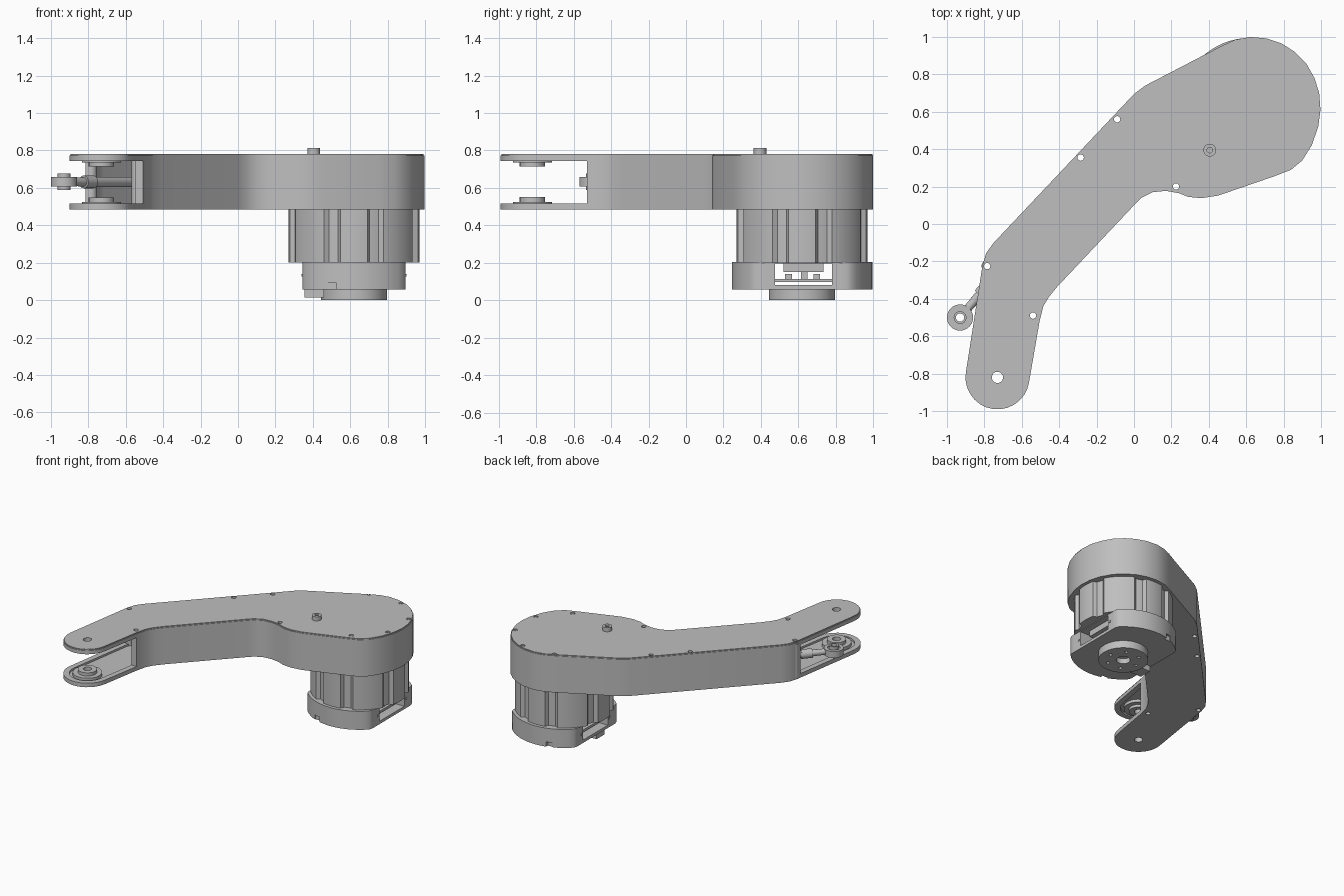
import bpy, bmesh, math
from mathutils import Vector

if "Cube" in bpy.data.objects:
    bpy.data.objects.remove(bpy.data.objects["Cube"])

grey = bpy.data.materials.new("plain grey")
grey.use_nodes = True
grey.diffuse_color = (0.52, 0.52, 0.52, 1)
grey.node_tree.nodes["Principled BSDF"].inputs["Base Color"].default_value = grey.diffuse_color


def prism(name, pts, z0, z1):
    """Extrude a flat counter-clockwise outline from z0 to z1."""
    bm = bmesh.new()
    face = bm.faces.new([bm.verts.new((x, y, z0)) for x, y in pts])
    top = bmesh.ops.extrude_face_region(bm, geom=[face])["geom"]
    bmesh.ops.translate(bm, vec=(0, 0, z1 - z0),
                        verts=[v for v in top if isinstance(v, bmesh.types.BMVert)])
    bmesh.ops.recalc_face_normals(bm, faces=bm.faces)
    mesh = bpy.data.meshes.new(name)
    bm.to_mesh(mesh)
    bm.free()
    mesh.materials.append(grey)
    obj = bpy.data.objects.new(name, mesh)
    bpy.context.collection.objects.link(obj)
    return obj


def ring(x, y, r, n=32):
    return [(x + r * math.cos(math.tau * i / n), y + r * math.sin(math.tau * i / n)) for i in range(n)]


def disc(name, x, y, r, z0, z1, n=32):
    return prism(name, ring(x, y, r, n), z0, z1)


def box(name, x0, x1, y0, y1, z0, z1):
    return prism(name, [(x0, y0), (x1, y0), (x1, y1), (x0, y1)], z0, z1)


def cut(obj, *cutters):
    """Subtract the cutters, then throw them away."""
    bpy.context.view_layer.objects.active = obj
    for c in cutters:
        mod = obj.modifiers.new("cut", "BOOLEAN")
        mod.operation, mod.solver, mod.object = "DIFFERENCE", "EXACT", c
        bpy.ops.object.modifier_apply(modifier=mod.name)
        bpy.data.objects.remove(c)
    return obj


def inset(pts, d):
    """Offset a counter-clockwise outline inwards."""
    out = []
    for i, p in enumerate(pts):
        p = Vector(p)
        a = (p - Vector(pts[i - 1])).normalized()
        b = (Vector(pts[(i + 1) % len(pts)]) - p).normalized()
        n = Vector((-a.y - b.y, a.x + b.x)).normalized()
        out.append(tuple(p + n * d / max(0.5, n.dot(Vector((-a.y, a.x))))))
    return out


# Arm outline: pivot end, inner bend, drive housing, outer edge
pivot = (-0.73, -0.82)
outline = [(-0.73 + 0.171 * math.cos(a), -0.82 + 0.171 * math.sin(a))
           for a in [math.radians(172 + 180 * i / 14) for i in range(15)]]
outline += [(-0.505, -0.52), (-0.485, -0.44), (-0.455, -0.39), (-0.41, -0.335),
            (0, 0.1), (0.04, 0.14), (0.1, 0.17), (0.17, 0.177), (0.24, 0.165),
            (0.29, 0.145), (0.36, 0.138), (0.45, 0.152), (0.75, 0.255),
            (0.84, 0.29), (0.9, 0.34), (0.95, 0.42), (0.985, 0.52), (0.997, 0.61),
            (0.99, 0.7), (0.965, 0.78), (0.92, 0.86), (0.86, 0.92), (0.79, 0.965),
            (0.71, 0.992), (0.62, 1), (0.54, 0.985), (0.47, 0.953),
            (0.06, 0.74), (0, 0.695), (-0.75, -0.1), (-0.79, -0.155), (-0.81, -0.22)]

through_holes = [(-0.09, 0.56), (-0.285, 0.355), (-0.785, -0.225), (-0.54, -0.49), (0.225, 0.2)]
screw_holes = [(0.48, 0.945), (0.745, 0.955), (0.94, 0.77), (0.945, 0.505), (0.765, 0.31)]


def drill(obj):
    cut(obj, *[disc("drill", x, y, 0.017, 0.4, 0.9, 16) for x, y in through_holes],
        disc("drill", *pivot, 0.03, 0.4, 0.9))


# Hollow arm shell with a forked open end
arm = prism("arm_shell", outline, 0.485, 0.772)
opening = [(-1.1, -0.25), (-1.1, -1.1), (-0.4, -1.1), (-0.4, -0.53), (-0.62, -0.53), (-0.7, -0.25)]
cut(arm, prism("cavity", inset(outline, 0.042), 0.502, 0.757),
    prism("opening", opening, 0.517, 0.743))
drill(arm)

# Thin cover plate with screws in the recesses
cover = prism("cover_plate", inset(outline, 0.005), 0.772, 0.78)
drill(cover)
cut(cover, *[disc("recess", x, y, 0.017, 0.774, 0.8, 16) for x, y in screw_holes])
for i, (x, y) in enumerate(screw_holes):
    cut(disc(f"screw_{i}", x, y, 0.012, 0.772, 0.778, 12), disc("socket", x, y, 0.006, 0.775, 0.8, 6))

# Screw posts and pivot bosses inside the fork
for i, (x, y) in enumerate(through_holes[2:4]):
    cut(disc(f"screw_post_{i}", x, y, 0.03, 0.5, 0.76), disc("drill", x, y, 0.017, 0.4, 0.9, 16))
for name, z0, z1, w0, w1 in [("lower", 0.5, 0.55, 0.5, 0.525), ("upper", 0.715, 0.76, 0.735, 0.76)]:
    cut(disc(name + "_pivot_boss", *pivot, 0.068, z0, z1), disc("drill", *pivot, 0.03, 0.4, 0.9))
    cut(disc(name + "_boss_flange", *pivot, 0.105, w0, w1), disc("drill", *pivot, 0.03, 0.4, 0.9))

# Indicator knob on the cover
cut(disc("cover_knob", 0.405, 0.395, 0.034, 0.775, 0.812), disc("bore", 0.405, 0.395, 0.015, 0.79, 0.9, 16))

# Push rod with an eye and a spherical bearing
eye = Vector((-0.93, -0.5, 0.632))
heading = Vector((0.65, 0.76, 0)).normalized()


def rod(name, start, end, r0, r1):
    a, b = eye + heading * start, eye + heading * end
    bpy.ops.mesh.primitive_cone_add(vertices=24, radius1=r0, radius2=r1, depth=end - start,
                                    location=(a + b) / 2,
                                    rotation=heading.to_track_quat("Z", "Y").to_euler())
    obj = bpy.context.object
    obj.name = name
    obj.data.materials.append(grey)


rod("rod_neck", 0.055, 0.16, 0.022, 0.024)
rod("rod_collar", 0.16, 0.24, 0.034, 0.034)
rod("push_rod", 0.24, 1.1, 0.027, 0.027)
cut(disc("rod_eye", eye.x, eye.y, 0.07, 0.607, 0.657), disc("bore", eye.x, eye.y, 0.045, 0.5, 0.8))
cut(disc("eye_bearing", eye.x, eye.y, 0.046, 0.615, 0.649), disc("bore", eye.x, eye.y, 0.022, 0.5, 0.8))
cut(disc("bearing_sleeve", eye.x, eye.y, 0.034, 0.588, 0.678), disc("bore", eye.x, eye.y, 0.022, 0.5, 0.8))

# Motor body with grooves beside each of its four flanks
mx = my = 0.62
body = []
for deg in range(0, 360, 3):
    off = abs((deg + 45) % 90 - 45)
    r = 0.325 if 15 <= off <= 24 else 0.35
    body.append((mx + r * math.cos(math.radians(deg)), my + r * math.sin(math.radians(deg))))
prism("motor_body", body, 0.2, 0.487)

# Motor end cap: round, with flat sides and a slot through it
flat = [(min(max(x, mx - 0.275), mx + 0.275), y) for x, y in ring(mx, my, 0.375, 64)]
cap = prism("motor_end_cap", flat, 0.058, 0.203)
notches = [box("notch", x - 0.025, x + 0.025, y - 0.05, y + 0.05, 0, 0.095)
           for x in (mx - 0.12, mx + 0.19) for y in (0.23, 1.01)]
cut(cap, box("slot", 0.2, 1.1, 0.475, 0.78, 0.08, 0.195), *notches)

# Circuit board and connectors in the slot
box("circuit_board", 0.4, 0.84, 0.47, 0.785, 0.096, 0.114)
box("slot_shelf", 0.4, 0.85, 0.52, 0.735, 0.15, 0.2)
for i, y in enumerate((0.53, 0.615, 0.68)):
    box(f"connector_{i}", 0.42, 0.82, y, y + 0.035, 0.11, 0.14 + 0.015 * (i % 2))
box("cable_plug", 0.355, 0.46, 0.5, 0.6, 0.015, 0.06)
for i, y in enumerate((0.455, 0.8)):
    box(f"cap_screw_{i}", 0.34, 0.9, y - 0.008, y + 0.008, 0.125, 0.141)

# Output flange with a centre bore and a bolt circle
flange = disc("output_flange", mx, my, 0.177, 0, 0.06, 48)
cut(flange, disc("bore", mx, my, 0.05, -0.1, 0.04),
    *[disc("bolt_hole", x, y, 0.013, -0.1, 0.03, 12) for x, y in ring(mx, my, 0.115, 6)])

# Keep crisp edges, smooth the round walls
bpy.ops.object.select_all(action="DESELECT")
for obj in bpy.context.scene.objects:
    if obj.type == "MESH":
        obj.select_set(True)
        bpy.context.view_layer.objects.active = obj
bpy.ops.object.shade_smooth_by_angle(angle=math.radians(30))
